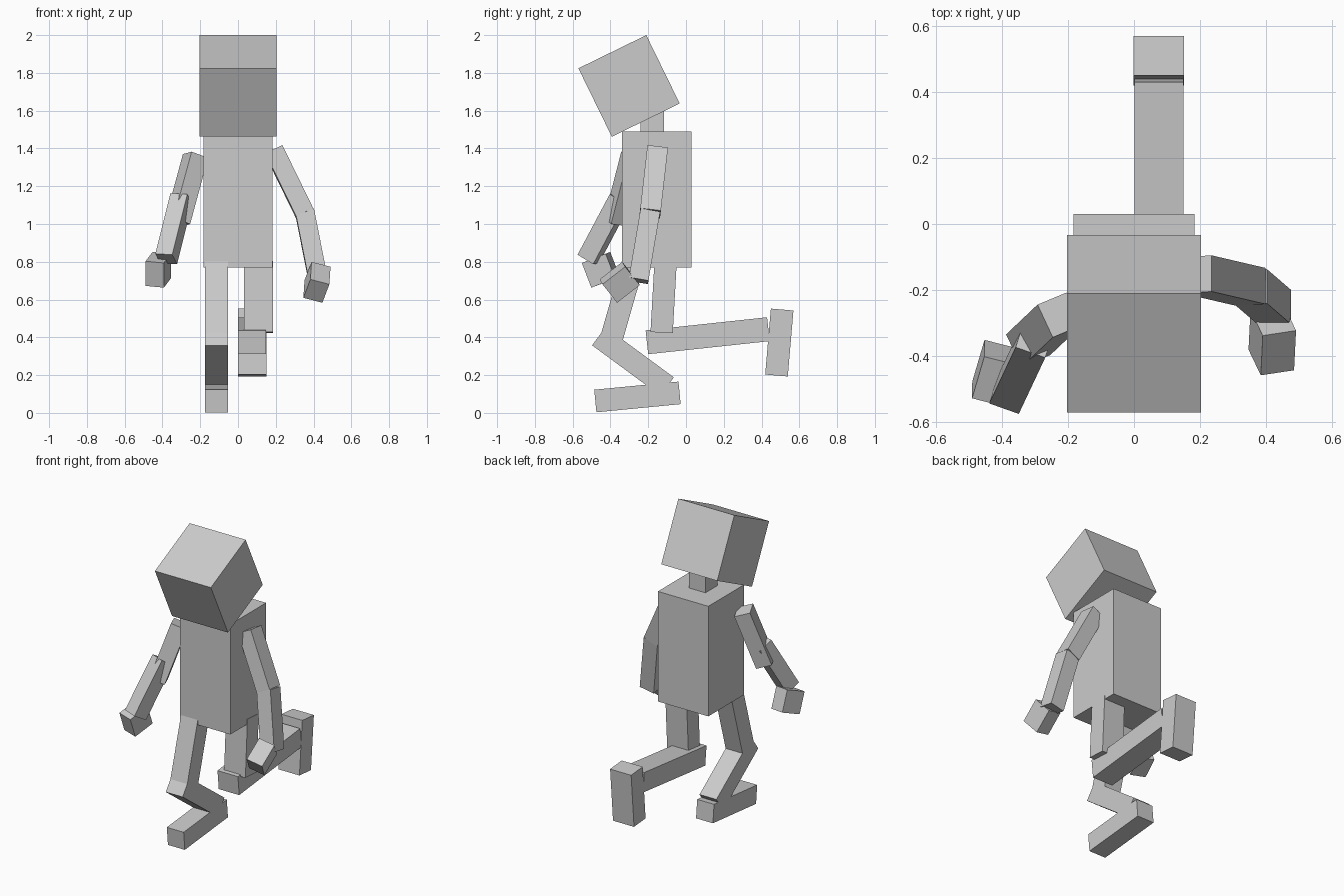
import bpy
from mathutils import Matrix, Vector

cube = bpy.data.objects.get("Cube")
if cube:
    bpy.data.objects.remove(cube, do_unlink=True)

grey = bpy.data.materials.new("plain grey")
grey.use_nodes = True
colour = (0.6, 0.6, 0.6, 1)
grey.diffuse_color = colour
grey.node_tree.nodes["Principled BSDF"].inputs["Base Color"].default_value = colour


def beam(name, start, end, width, depth, side=(1, 0, 0)):
    """Box running from start to end, its width lying along side."""
    start, end = Vector(start), Vector(end)
    along = (end - start).normalized()
    across = Vector(side)
    across = (across - along * across.dot(along)).normalized()
    third = along.cross(across)
    bpy.ops.mesh.primitive_cube_add(size=1)
    obj = bpy.context.object
    obj.name = name
    frame = Matrix((across, third, along)).transposed().to_4x4()
    size = Matrix.Diagonal((width, depth, (end - start).length, 1))
    obj.data.transform(Matrix.Translation((start + end) / 2) @ frame @ size)
    obj.data.materials.append(grey)
    return obj


# Torso, neck and tilted head
beam("torso", (0, -0.155, 0.77), (0, -0.155, 1.49), 0.365, 0.37)
beam("neck", (0, -0.178, 1.45), (0, -0.178, 1.66), 0.12, 0.125)
beam("head", (0, -0.213, 1.55), (0, -0.39, 1.912), 0.405, 0.40)

# Right leg, stepping forward
x = -0.114
beam("right_thigh", (x, -0.278, 0.80), (x, -0.40, 0.375), 0.122, 0.12)
beam("right_shin", (x, -0.4615, 0.406), (x, -0.10, 0.14), 0.122, 0.12)
beam("right_foot", (x, -0.034, 0.106), (x, -0.48, 0.063), 0.122, 0.12)

# Left leg, kneeling back
x = 0.075
beam("left_thigh", (0.108, -0.108, 0.80), (0.108, -0.129, 0.425), 0.154, 0.118)
beam("left_shin", (x, -0.207, 0.374), (x, 0.436, 0.443), 0.148, 0.127)
beam("left_foot", (x, 0.509, 0.547), (x, 0.479, 0.198), 0.152, 0.12)

# Left arm
beam("left_upper_arm", (0.19, -0.152, 1.39), (0.353, -0.19, 1.056), 0.10, 0.11)
beam("left_forearm", (0.353, -0.19, 1.065), (0.425, -0.252, 0.70), 0.10, 0.105)
beam("left_hand", (0.421, -0.291, 0.738), (0.415, -0.411, 0.645), 0.105, 0.13,
     (0.95, 0.14, -0.25))

# Right arm, turned inward
beam("right_upper_arm", (-0.225, -0.275, 1.36), (-0.32, -0.365, 1.01), 0.10, 0.11,
     (0.9, 0.42, 0))
beam("right_forearm", (-0.30, -0.347, 1.135), (-0.38, -0.517, 0.815), 0.095, 0.10,
     (0.95, -0.3, 0))
beam("right_hand", (-0.404, -0.388, 0.782), (-0.441, -0.514, 0.733), 0.10, 0.14,
     (0.94, -0.27, -0.1))
